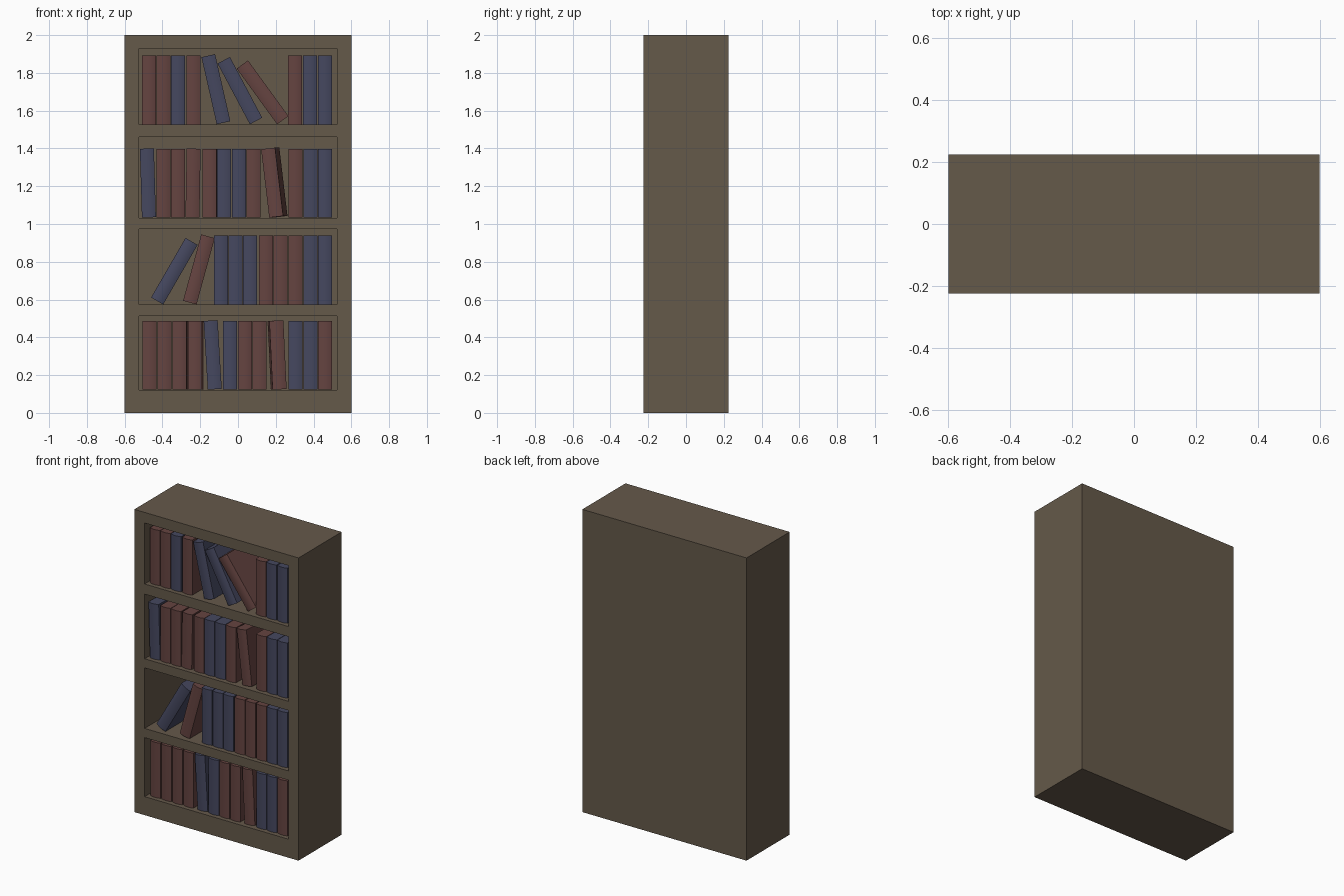
import bpy, bmesh
from math import radians, sin, cos
from mathutils import Matrix

if "Cube" in bpy.data.objects:
    bpy.data.objects.remove(bpy.data.objects["Cube"])


def material(name, rgb):
    m = bpy.data.materials.new(name)
    m.diffuse_color = (*rgb, 1)
    m.use_nodes = True
    m.node_tree.nodes["Principled BSDF"].inputs["Base Color"].default_value = m.diffuse_color
    return m


WOOD = material("dark_wood", (0.13, 0.10, 0.068))
COLOURS = {"r": material("red_cloth", (0.13, 0.057, 0.052)),
           "b": material("blue_cloth", (0.06, 0.064, 0.115))}


def mesh_object(name, bm, mat=None):
    bmesh.ops.recalc_face_normals(bm, faces=bm.faces)
    me = bpy.data.meshes.new(name)
    bm.to_mesh(me)
    bm.free()
    ob = bpy.data.objects.new(name, me)
    bpy.context.collection.objects.link(ob)
    if mat:
        me.materials.append(mat)
    return ob


def add_box(bm, x0, x1, y0, y1, z0, z1):
    m = (Matrix.Translation(((x0 + x1) / 2, (y0 + y1) / 2, (z0 + z1) / 2))
         @ Matrix.Diagonal((x1 - x0, y1 - y0, z1 - z0, 1)))
    bmesh.ops.create_cube(bm, size=1, matrix=m)


# Shelf openings (floor, ceiling) from top to bottom
OPENINGS = [(1.527, 1.93), (1.033, 1.46), (0.573, 0.973), (0.122, 0.512)]

# Case: solid block with the four openings cut from the front
bm = bmesh.new()
add_box(bm, -0.6, 0.6, -0.225, 0.225, 0, 2)
case = mesh_object("bookcase", bm, WOOD)
bm = bmesh.new()
for z0, z1 in OPENINGS:
    add_box(bm, -0.525, 0.525, -0.3, 0.2, z0, z1)
cutter = mesh_object("opening_cutter", bm, WOOD)
cutter.hide_render = True
cutter.display_type = 'WIRE'
cut = case.modifiers.new("openings", 'BOOLEAN')
cut.operation = 'DIFFERENCE'
cut.solver = 'EXACT'
cut.object = cutter

# Book: rounded spine profile extruded upwards; origin at the spine centre
W, H, D, BULGE, SEG = 0.074, 0.364, 0.34, 0.008, 6


def book_mesh(name, mat):
    bm = bmesh.new()
    pts = [(W / 2, D), (-W / 2, D)]
    for i in range(SEG + 1):
        t = 2 * i / SEG - 1
        pts.append((t * W / 2, BULGE * t * t))
    face = bm.faces.new([bm.verts.new((x, y, -H / 2)) for x, y in pts])
    top = bmesh.ops.extrude_face_region(bm, geom=[face])["geom"]
    bmesh.ops.translate(bm, vec=(0, 0, H),
                        verts=[v for v in top if isinstance(v, bmesh.types.BMVert)])
    ob = mesh_object(name, bm, mat)
    bpy.ops.object.select_all(action='DESELECT')
    ob.select_set(True)
    bpy.context.view_layer.objects.active = ob
    bpy.ops.object.shade_smooth_by_angle(angle=radians(30))
    me = ob.data
    bpy.data.objects.remove(ob)
    return me


BOOKS = {c: book_mesh("book_" + c, m) for c, m in COLOURS.items()}

# Each book: colour, x centre, lean to the right, turn (degrees)
ROWS = [
    [("r", -.471, 0, 0), ("r", -.395, 0, 0), ("b", -.318, 0, 0), ("r", -.236, 0, 0),
     ("b", -.117, -12.8, 0), ("b", .01, -28, 0), ("r", .13, -36, 0),
     ("r", .302, 0, 0), ("b", .38, 0, 0), ("b", .46, 0, 0)],
    [("b", -.477, -1.7, 0), ("r", -.395, 0, 0), ("r", -.318, 0, 0), ("r", -.238, 1, 0),
     ("r", -.15, 0, -1.3), ("b", -.073, 0, 0), ("b", .005, 0, 0), ("r", .083, 0, 0),
     ("r", .18, -6.8, -4), ("r", .305, 0, 0), ("b", .383, 0, 0), ("b", .46, 0, 0)],
    [("b", -.337, 30, 0), ("r", -.207, 15.3, 0), ("b", -.091, 0, 0), ("b", -.013, 0, 0),
     ("b", .064, 0, 0), ("r", .147, 0, 0), ("r", .226, 0, 0), ("r", .305, 0, 0),
     ("b", .383, 0, 0), ("b", .46, 0, 0)],
    [("r", -.468, 0, 0), ("r", -.388, 0, 0), ("r", -.309, 0, -1.3), ("r", -.228, 0, -1.3),
     ("b", -.134, -3.4, 0), ("b", -.043, 0, 0), ("r", .037, 0, 0), ("r", .115, 0, 0),
     ("r", .212, -2.7, 1.7), ("b", .305, 0, 0), ("b", .383, 0, 0), ("r", .46, 0, 0)],
]
for r, (row, (floor, _)) in enumerate(zip(ROWS, OPENINGS), 1):
    for n, (c, x, lean, turn) in enumerate(row, 1):
        a = radians(lean)
        ob = bpy.data.objects.new(f"book_row{r}_{n}", BOOKS[c])
        bpy.context.collection.objects.link(ob)
        # lowest corner rests on the shelf
        ob.location = (x, -0.2, floor + 0.001 + H / 2 * cos(a) + W / 2 * abs(sin(a)))
        ob.rotation_euler = (0, a, radians(turn))
